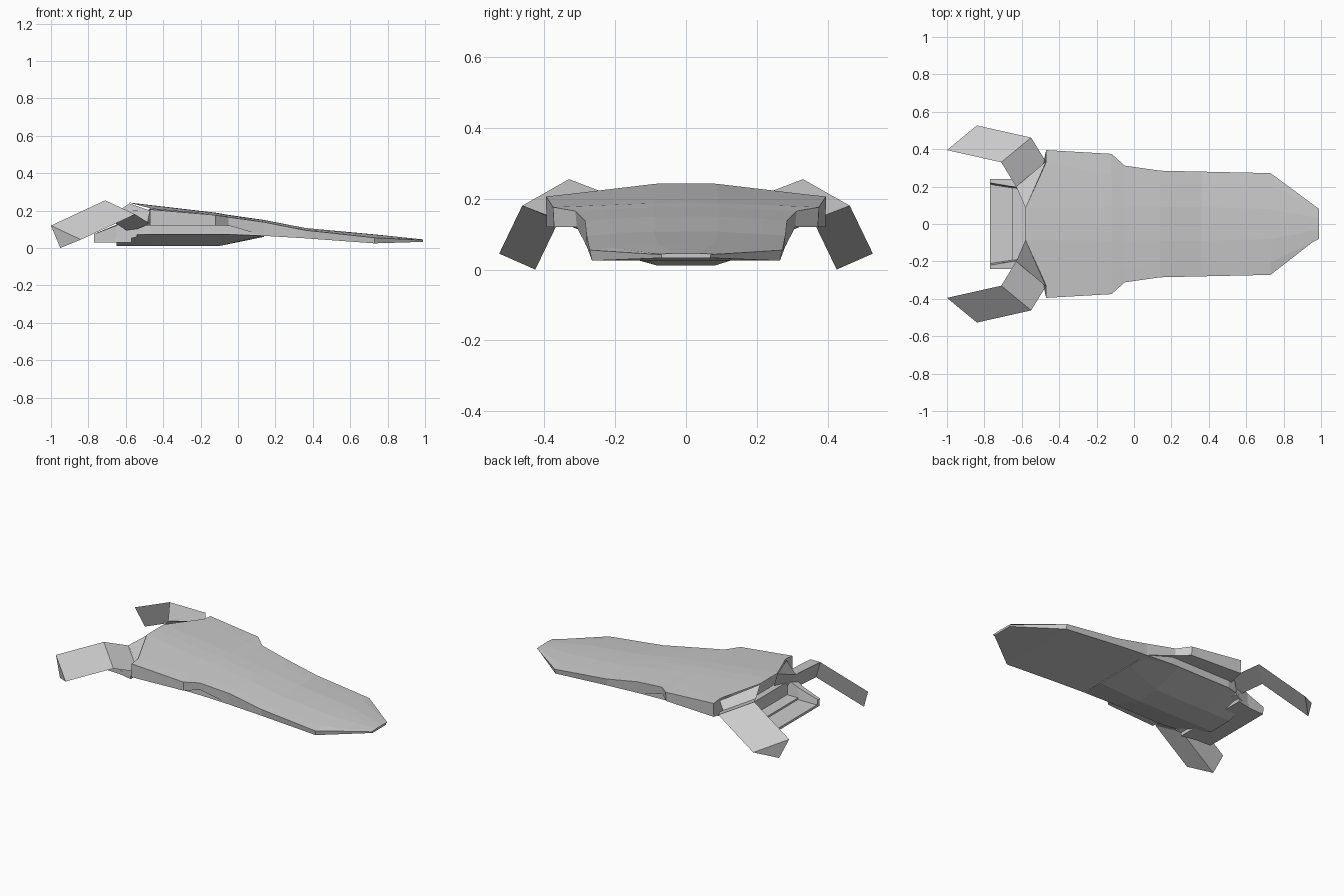
import bpy, bmesh

if "Cube" in bpy.data.objects:
    bpy.data.objects.remove(bpy.data.objects["Cube"])


def finish(name, bm):
    bmesh.ops.remove_doubles(bm, verts=bm.verts, dist=1e-5)
    bmesh.ops.recalc_face_normals(bm, faces=bm.faces)
    me = bpy.data.meshes.new(name)
    bm.to_mesh(me)
    bm.free()
    ob = bpy.data.objects.new(name, me)
    bpy.context.collection.objects.link(ob)
    return ob


def loft(name, rings):
    """Closed rings of equal length joined into a capped solid."""
    bm = bmesh.new()
    vs = [[bm.verts.new(p) for p in r] for r in rings]
    n = len(rings[0])
    for a, b in zip(vs, vs[1:]):
        for i in range(n):
            j = (i + 1) % n
            bm.faces.new((a[i], a[j], b[j], b[i]))
    bm.faces.new(vs[0])
    bm.faces.new(vs[-1])
    return finish(name, bm)


def full(half):
    """Half section from top centre to bottom centre, mirrored to a full ring."""
    return half + [(x, -y, z) for x, y, z in reversed(half[1:-1])]


def mirror(ob):
    m = ob.modifiers.new("Mirror", 'MIRROR')
    m.use_axis = (False, True, False)
    m.use_clip = False


def shift(points, d):
    return [tuple(a + b for a, b in zip(p, d)) for p in points]


# upper hull: swept-back tail, then x, ridge z, inner y/z, edge y/z, lower y/z
tail = [(-.58, 0, .243), (-.58, .085, .242), (-.47, .33, .213),
        (-.47, .395, .206), (-.47, .393, .12), (-.56, 0, .12)]
stations = [
    (-.12, .189, .09, .187, .375, .176, .372, .12),
    (-.05, .177, .09, .175, .312, .165, .308, .12),
    (.14, .150, .09, .149, .285, .138, .28, .065),
    (.36, .107, .09, .107, .28, .095, .275, .052),
    (.73, .073, .08, .072, .272, .055, .265, .025),
    (.99, .046, .03, .046, .07, .042, .068, .033),
]
rings = [full(tail)]
for x, rz, iy, iz, ey, ez, by, bz in stations:
    my = (iy + ey) / 2 + .03
    mz = iz + (ez - iz) * .6
    rings.append(full([(x, 0, rz), (x, iy, iz), (x, my, mz),
                       (x, ey, ez), (x, by, bz), (x, 0, bz)]))
loft("upper_hull", rings)

# lower hull band under the shoulders
loft("lower_hull", [full([(x, 0, t), (x, y, t), (x, y, b), (x, 0, b)])
                    for x, y, t, b in ((-.58, .26, .15, .07), (-.47, .285, .14, .073),
                                       (-.05, .285, .14, .073), (.14, .28, .13, .065))])

# shallow keel with sloping sides
loft("keel", [full([(x, 0, t), (x, y, t), (x, w, b), (x, 0, b)])
              for x, y, t, w, b in ((-.65, .235, .065, .08, .011), (-.47, .285, .075, .08, .011),
                                    (-.10, .285, .075, .08, .011), (.14, .28, .067, .13, .06))])

# engine tray: floor and side walls at the stern
loft("engine_floor", [full([(x, 0, t), (x, y, t), (x, y, .03), (x, 0, .03)])
                      for x, y, t in ((-.77, .215, .045), (-.57, .26, .06))])
mirror(loft("engine_wall", [
    [(-.77, .22, .075), (-.77, .24, .075), (-.77, .235, .03), (-.77, .21, .03)],
    [(-.65, .20, .125), (-.65, .24, .12), (-.65, .24, .03), (-.65, .19, .03)],
    [(-.54, .19, .18), (-.54, .27, .17), (-.54, .27, .06), (-.54, .18, .06)]]))

# folded wing: triangular section from hull root, out along the arm, down the blade
elbow = [(-.71, .33, .255), (-.55, .462, .18), (-.66, .36, .135)]
root = [(-.58, .085, .238), (-.47, .335, .20), (-.52, .12, .09)]
arm = shift(elbow, (.08, -.13, -.05))
blade = shift(elbow, (-.29, .065, -.135))
mirror(loft("wing", [root, arm, elbow, blade]))
